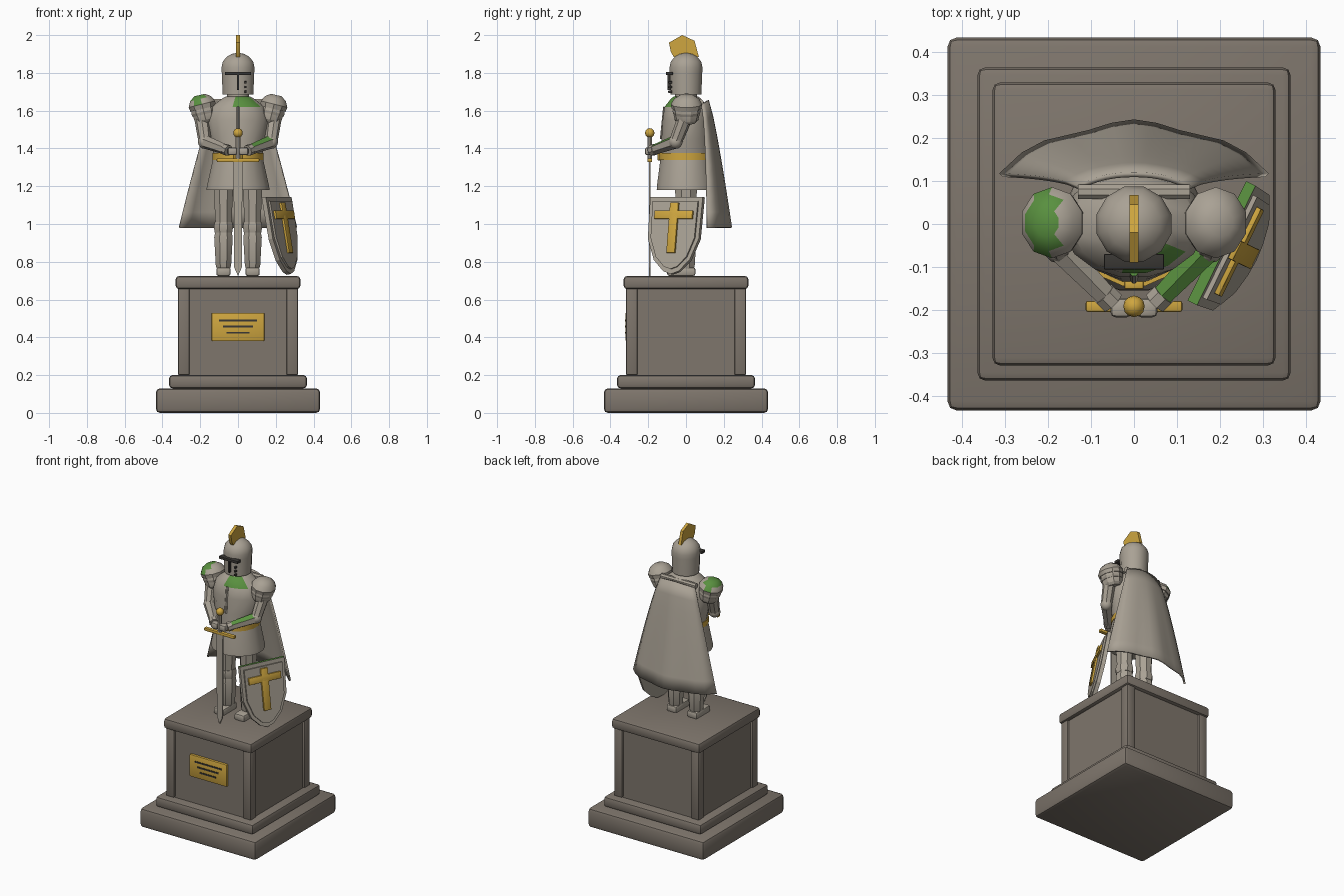
import bpy, bmesh
from math import sin, cos, pi, radians
from mathutils import Matrix, Vector

if "Cube" in bpy.data.objects:
    bpy.data.objects.remove(bpy.data.objects["Cube"])

def mat(name, c):
    m = bpy.data.materials.new(name)
    m.diffuse_color = (*c, 1)
    m.use_nodes = True
    m.node_tree.nodes["Principled BSDF"].inputs["Base Color"].default_value = m.diffuse_color
    return m

STONE = mat("stone", (0.21, 0.18, 0.15))
STEEL = mat("statue", (0.40, 0.36, 0.30))
GOLD = mat("gold", (0.62, 0.38, 0.05))
DARK = mat("dark", (0.04, 0.037, 0.033))
GREEN = mat("patina", (0.10, 0.28, 0.05))

def finish(name, bm, m, angle=35):
    bmesh.ops.recalc_face_normals(bm, faces=bm.faces[:])
    me = bpy.data.meshes.new(name)
    bm.to_mesh(me)
    bm.free()
    me.materials.append(m)
    me.shade_smooth()
    me.set_sharp_from_angle(angle=radians(angle))
    o = bpy.data.objects.new(name, me)
    bpy.context.collection.objects.link(o)
    return o

def box(name, c, size, m, bevel=0.0, M=None):
    bm = bmesh.new()
    bmesh.ops.create_cube(bm, size=1, matrix=Matrix.Translation(c) @ Matrix.Diagonal((*size, 1)))
    if bevel:
        bmesh.ops.bevel(bm, geom=bm.edges[:], offset=bevel, segments=2, profile=0.5, affect='EDGES')
    if M:
        bm.transform(M)
    return finish(name, bm, m, 25)

def slab(name, half, z0, z1, bevel):
    return box(name, (0, 0, (z0 + z1) / 2), (half * 2, half * 2, z1 - z0), STONE, bevel)

def loft(name, rings, n, m, M=None, angle=35):
    """rings: (z, rx, ry); capped stack of ellipses"""
    bm = bmesh.new()
    rows = []
    for z, rx, ry in rings:
        rows.append([bm.verts.new((rx * cos(2 * pi * (i + .5) / n), ry * sin(2 * pi * (i + .5) / n), z))
                     for i in range(n)])
    for a, b in zip(rows, rows[1:]):
        for i in range(n):
            j = (i + 1) % n
            bm.faces.new((a[i], a[j], b[j], b[i]))
    bm.faces.new(rows[0])
    bm.faces.new(rows[-1])
    if M:
        bm.transform(M)
    return finish(name, bm, m, angle)

def limb(name, a, b, r0, r1, m=STEEL, n=8):
    a, b = Vector(a), Vector(b)
    d = b - a
    M = Matrix.Translation(a) @ d.to_track_quat('Z', 'Y').to_matrix().to_4x4()
    return loft(name, [(0, r0, r0), (d.length, r1, r1)], n, m, M)

def ball(name, c, r, m):
    bm = bmesh.new()
    bmesh.ops.create_uvsphere(bm, u_segments=12, v_segments=8, radius=r, matrix=Matrix.Translation(c))
    return finish(name, bm, m, 50)

def prism(name, pts, d0, d1, m, M):
    """extrude an outline along local z, then place with M"""
    bm = bmesh.new()
    lo = [bm.verts.new((x, y, d0)) for x, y in pts]
    hi = [bm.verts.new((x, y, d1)) for x, y in pts]
    bm.faces.new(lo)
    bm.faces.new(hi)
    for i in range(len(pts)):
        j = (i + 1) % len(pts)
        bm.faces.new((lo[i], lo[j], hi[j], hi[i]))
    bm.transform(M)
    return finish(name, bm, m, 20)

def patina(o, test):
    o.data.materials.append(GREEN)
    for p in o.data.polygons:
        if test(p.center, p.normal):
            p.material_index = 1

# pedestal
slab("plinth_lower", 0.435, 0, 0.13, 0.022)
slab("plinth_upper", 0.365, 0.13, 0.2, 0.018)
slab("pedestal_block", 0.305, 0.19, 0.67, 0)
slab("pedestal_cap", 0.33, 0.655, 0.725, 0.018)
for x in (-1, 1):
    for y in (-1, 1):
        box("corner_post", (x * .287, y * .287, .43), (.062, .062, .46), STONE, .008)
# plaque with engraved bars
box("plaque", (0, -.308, .455), (.28, .025, .15), GOLD, .006)
for z, w in ((.49, .2), (.457, .16), (.424, .12)):
    box("plaque_bar", (0, -.321, z), (w, .006, .01), DARK)

# legs and feet
for s in (-1, 1):
    x = s * .077
    box("foot", (x, -.025, .748), (.076, .15, .046), STEEL, .012)
    loft("greave", [(.755, .034, .04), (.78, .044, .05), (.93, .053, .06), (.97, .045, .05)], 8, STEEL,
         Matrix.Translation((x, 0, 0)))
    loft("knee", [(.955, .05, .056), (.985, .055, .063), (1.01, .05, .056)], 8, STEEL, Matrix.Translation((x, 0, 0)))
    loft("thigh", [(.98, .045, .05), (1.2, .056, .064)], 8, STEEL, Matrix.Translation((x, 0, 0)))

# body
loft("skirt", [(1.18, .17, .158), (1.2, .168, .157), (1.345, .135, .138)], 16, STEEL)
loft("belt", [(1.34, .138, .147), (1.375, .138, .147)], 16, GOLD)
box("buckle", (0, -.142, 1.357), (.045, .02, .04), GOLD, .004)
torso = loft("torso", [(1.36, .13, .138), (1.45, .15, .132), (1.55, .167, .126), (1.62, .145, .116),
                       (1.665, .085, .08), (1.675, .065, .065)], 16, STEEL)
patina(torso, lambda c, n: c.z > 1.63 and c.y < -.05 and -.02 < c.x < .09)
rib = limb("chest_ridge", (0, -.129, 1.45), (0, -.112, 1.62), .01, .01)
patina(rib, lambda c, n: n.z > .8)

# arms
for s in (-1, 1):
    T = Matrix.Translation((s * .185, .003, 1.61)) @ Matrix.Rotation(radians(14 * s), 4, 'Y')
    loft("shoulder_lower", [(-.075, .05, .05), (-.06, .06, .062), (-.035, .064, .068), (-.01, .06, .065)], 10, STEEL, T, 20)
    loft("shoulder_middle", [(-.03, .066, .07), (-.015, .07, .074), (.01, .066, .07)], 10, STEEL, T, 20)
    top = loft("shoulder_top", [(.0, .072, .078), (.025, .076, .083), (.055, .06, .066), (.075, .03, .033)],
               10, STEEL, T, 35)
    if s < 0:
        patina(top, lambda c, n: n.z > .3 and c.x < -.178)
    elbow = (s * .175, -.055, 1.435)
    limb("upper_arm", (s * .195, 0, 1.58), elbow, .04, .034)
    ball("elbow", elbow, .037, STEEL)
    fore = limb("forearm", elbow, (s * .055, -.178, 1.39), .036, .027, n=6)
    if s > 0:
        patina(fore, lambda c, n: n.z > .6)
    limb("cuff", (s * .07, -.163, 1.396), (s * .05, -.183, 1.388), .03, .03)
    box("hand", (s * .03, -.195, 1.385), (.05, .045, .042), STEEL, .012)

# neck and helmet
loft("neck", [(1.66, .06, .06), (1.71, .06, .06)], 12, STEEL)
loft("helmet", [(1.685, .084, .084), (1.8, .089, .089), (1.83, .09, .09), (1.86, .083, .083), (1.885, .062, .062),
                (1.9, .035, .035), (1.905, .012, .012)], 12, STEEL)
box("visor_slit", (0, -.088, 1.797), (.14, .036, .018), DARK, .003)
box("visor_post", (0, -.09, 1.75), (.013, .018, .08), DARK)
for z in (1.7, 1.725, 1.75):
    box("breath_hole", (.04, -.084, z), (.012, .02, .012), DARK, .002)
# crest: outline in y-z, extruded along x
YZ = Matrix(((0, 0, 1, 0), (1, 0, 0, 0), (0, 1, 0, 0), (0, 0, 0, 1)))
prism("crest", [(-.065, 1.885), (.068, 1.885), (.045, 1.97), (-.02, 2.0), (-.09, 1.96), (-.08, 1.91)],
      -.01, .01, GOLD, YZ)

# cape: flared curved sheet
bm = bmesh.new()
NU, NV = 12, 8
grid = []
for j in range(NV + 1):
    t = j / NV
    w = .13 + .18 * t ** .9
    row = []
    for i in range(NU + 1):
        u = 2 * i / NU - 1
        y = .115 + .115 * t ** .8 - (.03 + .085 * t) * abs(u) ** 2.3 + .008 * t * cos(u * 8)
        row.append(bm.verts.new((w * u, y, 1.655 - .675 * t - .02 * u * u * (1 - t))))
    grid.append(row)
for a, b in zip(grid, grid[1:]):
    for i in range(NU):
        bm.faces.new((a[i], a[i + 1], b[i + 1], b[i]))
cape = finish("cape", bm, STEEL, 40)
sol = cape.modifiers.new("thickness", 'SOLIDIFY')
sol.thickness, sol.offset = .012, 0
limb("cape_collar", (-.13, .075, 1.645), (.13, .075, 1.645), .018, .018)

# sword, point down
XZ = Matrix(((1, 0, 0, 0), (0, 0, 1, -.192), (0, 1, 0, 0), (0, 0, 0, 1)))
prism("blade", [(-.024, 1.33), (-.02, .77), (0, .725), (.02, .77), (.024, 1.33)], -.005, .005, STEEL, XZ)
box("sword_guard", (0, -.192, 1.338), (.225, .026, .02), GOLD, .005)
limb("grip", (0, -.192, 1.34), (0, -.192, 1.47), .013, .013)
ball("pommel", (0, -.192, 1.482), .025, GOLD)

# shield leaning by the left leg
e, nh, L = Vector((.44, .898, 0)), Vector((.898, -.44, 0)), radians(10)
up = Vector((0, 0, 1)) * cos(L) - nh * sin(L)
nn = nh * cos(L) + Vector((0, 0, 1)) * sin(L)
S = Matrix.Translation((.225, -.055, .938)) @ Matrix((e, up, nn)).transposed().to_4x4()
half = [(.155, .205), (.15, -.02), (.105, -.135), (.045, -.195)]
outline = half + [(0, -.21)] + [(-x, y) for x, y in reversed(half)]
back = prism("shield_rim", outline, 0, .025, STEEL, S)
patina(back, lambda c, n: n.z > .8)
prism("shield_face", [(x * .86, y * .88) for x, y in outline], .02, .036, STEEL, S)
box("shield_cross_upright", (0, .035, .04), (.05, .27, .016), GOLD, .003, S)
box("shield_cross_bar", (0, .105, .04), (.225, .045, .016), GOLD, .003, S)
